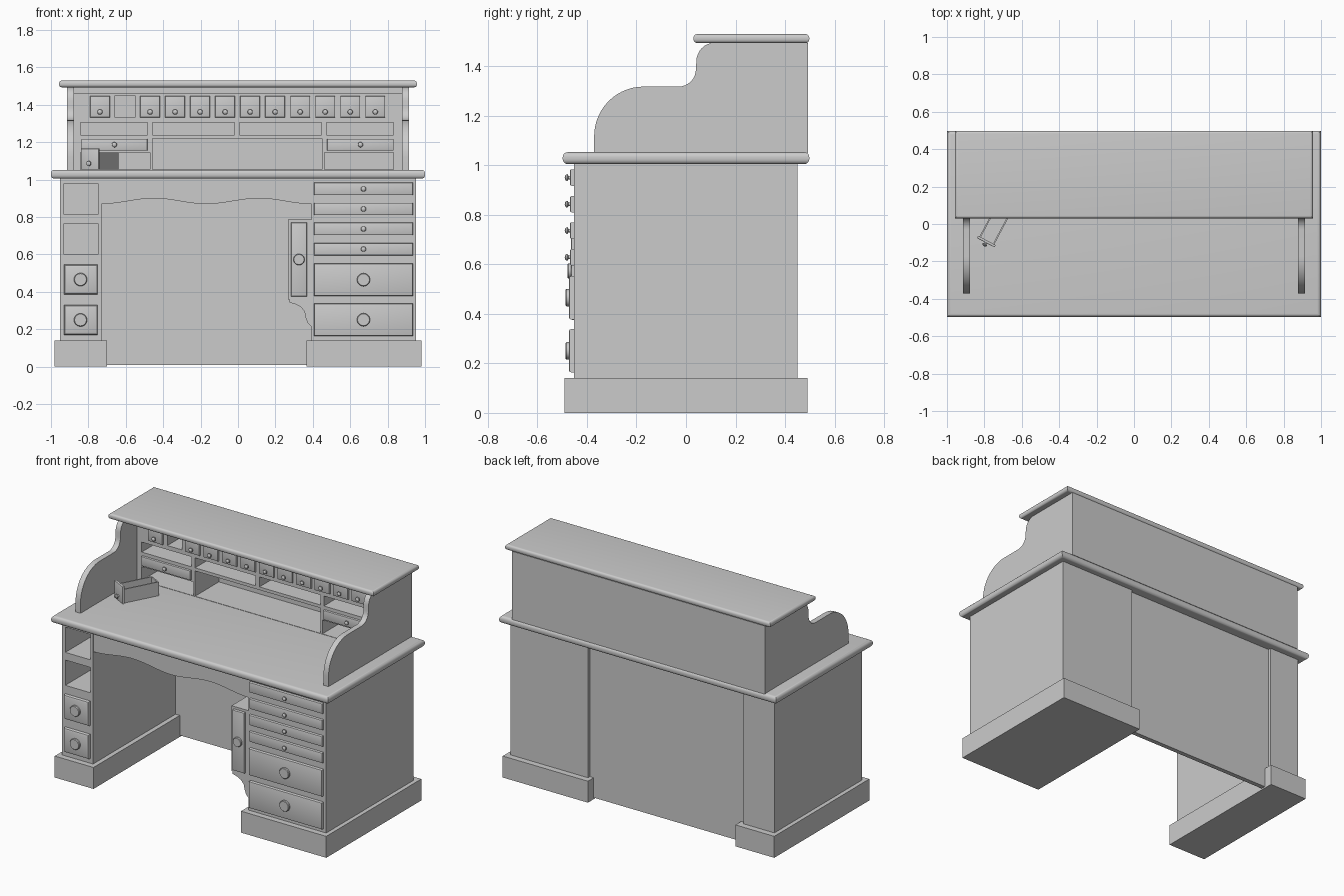
import bpy, bmesh, math
from mathutils import Matrix, Vector

if "Cube" in bpy.data.objects:
    bpy.data.objects.remove(bpy.data.objects["Cube"])


def finish(name, bm):
    bmesh.ops.recalc_face_normals(bm, faces=bm.faces)
    me = bpy.data.meshes.new(name)
    bm.to_mesh(me)
    bm.free()
    ob = bpy.data.objects.new(name, me)
    bpy.context.collection.objects.link(ob)
    return ob


def add_box(bm, x0, x1, y0, y1, z0, z1):
    m = Matrix.Translation(((x0 + x1) / 2, (y0 + y1) / 2, (z0 + z1) / 2)) \
        @ Matrix.Diagonal((x1 - x0, y1 - y0, z1 - z0, 1))
    bmesh.ops.create_cube(bm, size=1, matrix=m)


def boxes(name, *dims):
    bm = bmesh.new()
    for d in dims:
        add_box(bm, *d)
    return finish(name, bm)


def rounded_slab(name, dims, r):
    """Board with rounded horizontal edges and square plan corners."""
    bm = bmesh.new()
    add_box(bm, *dims)
    es = [e for e in bm.edges if abs(e.verts[0].co.z - e.verts[1].co.z) < 1e-5]
    bmesh.ops.bevel(bm, geom=es, offset=r, segments=5, profile=0.5, affect='EDGES')
    return finish(name, bm)


def drawer_front(name, x0, x1, z0, z1, y, out=0.017, r=0.007):
    """Panel standing proud of plane y, with eased front edges."""
    bm = bmesh.new()
    add_box(bm, x0, x1, y - out, y + 0.01, z0, z1)
    es = [e for e in bm.edges if all(v.co.y < y - out + 1e-4 for v in e.verts)]
    bmesh.ops.bevel(bm, geom=es, offset=r, segments=2, profile=0.5, affect='EDGES')
    return finish(name, bm)


def lathe(name, profile, loc):
    """Spin (radius, forward) points about an axis facing -y."""
    bm = bmesh.new()
    vs = [bm.verts.new((r, -d, 0)) for r, d in profile]
    es = [bm.edges.new(p) for p in zip(vs, vs[1:])]
    bmesh.ops.spin(bm, geom=vs + es, axis=(0, 1, 0), cent=(0, 0, 0),
                   angle=2 * math.pi, steps=24)
    bmesh.ops.remove_doubles(bm, verts=bm.verts, dist=1e-5)
    ob = finish(name, bm)
    ob.location = loc
    return ob


def knob(name, x, y, z, r=0.014):
    return lathe(name, [(0.5 * r, 0), (0.5 * r, 0.4 * r), (r, 0.7 * r), (0.9 * r, 1.1 * r),
                        (0.5 * r, 1.4 * r), (0, 1.5 * r)], (x, y, z))


def disc_pull(name, x, y, z, r=0.035):
    return lathe(name, [(r, 0), (r, 0.010), (0.9 * r, 0.014), (0, 0.014)], (x, y, z))


def extrude(name, pts, axis, a, b):
    """Extrude a 2D outline along x or y from a to b."""
    bm = bmesh.new()
    co = lambda p: (a, p[0], p[1]) if axis == 'x' else (p[0], a, p[1])
    f = bm.faces.new([bm.verts.new(co(p)) for p in pts])
    g = bmesh.ops.extrude_face_region(bm, geom=[f])
    d = Vector((b - a, 0, 0)) if axis == 'x' else Vector((0, b - a, 0))
    bmesh.ops.translate(bm, vec=d, verts=[v for v in g['geom'] if isinstance(v, bmesh.types.BMVert)])
    return finish(name, bm)


def carve(ob, *dims):
    """Cut box-shaped openings and bake the result."""
    cut = boxes("cutter", *dims)
    m = ob.modifiers.new("openings", 'BOOLEAN')
    m.object, m.operation, m.solver = cut, 'DIFFERENCE', 'EXACT'
    dg = bpy.context.evaluated_depsgraph_get()
    me = bpy.data.meshes.new_from_object(ob.evaluated_get(dg))
    ob.modifiers.clear()
    ob.data = me
    bpy.data.objects.remove(cut)


FY = -0.452  # pedestal front plane

# desk top, plinths and pedestals
rounded_slab("desk_top", (-1, 1, -0.498, 0.498, 1.005, 1.053), 0.02)
boxes("left_plinth", (-0.98, -0.70, -0.49, 0.49, 0, 0.14))
boxes("right_plinth", (0.365, 0.98, -0.49, 0.49, 0, 0.14))
left = boxes("left_pedestal", (-0.953, -0.73, FY, 0.45, 0.14, 1.006))
carve(left, (-0.93, -0.748, -0.6, 0.42, 0.815, 0.98), (-0.93, -0.748, -0.6, 0.42, 0.60, 0.765))
boxes("right_pedestal", (0.392, 0.953, FY, 0.45, 0.14, 1.006))
boxes("kneehole_back_panel", (-0.73, 0.392, 0.40, 0.43, 0.01, 1.006))

# left pedestal drawers
for z in (0.25, 0.466):
    drawer_front("left_drawer", -0.93, -0.75, z - 0.08, z + 0.08, FY, 0.02, 0.014)
    disc_pull("left_pull", -0.842, FY - 0.02, z)

# right pedestal drawers
for z0, z1 in ((0.917, 0.984), (0.81, 0.876), (0.703, 0.77), (0.595, 0.662)):
    drawer_front("shallow_drawer", 0.407, 0.935, z0, z1, FY)
    knob("shallow_knob", 0.671, FY - 0.017, (z0 + z1) / 2)
for z0, z1 in ((0.378, 0.552), (0.164, 0.338)):
    drawer_front("deep_drawer", 0.407, 0.935, z0, z1, FY, 0.02)
    disc_pull("deep_pull", 0.671, FY - 0.02, (z0 + z1) / 2)

# hanging side compartment with its bracket
boxes("side_compartment", (0.267, 0.393, FY + 0.004, 0.40, 0.36, 0.786))
drawer_front("side_drawer", 0.284, 0.368, 0.375, 0.77, FY + 0.004)
disc_pull("side_pull", 0.326, FY - 0.013, 0.573, 0.03)
bracket = [(0.275, 0.36), (0.275, 0.343), (0.305, 0.335), (0.335, 0.32), (0.355, 0.295),
           (0.362, 0.262), (0.372, 0.235), (0.393, 0.212), (0.393, 0.36)]
extrude("side_bracket", bracket, 'y', FY + 0.004, FY + 0.03)

# wavy apron over the kneehole
N = 32
wave = [(-0.73 + 1.122 * i / N, 0.885 - 0.015 * math.cos(4 * math.pi * i / N)) for i in range(N + 1)]
extrude("apron", wave + [(0.392, 1.006), (-0.73, 1.006)], 'y', FY + 0.006, FY + 0.03)

# curved cheeks: large quarter curve, then an S step up to the roof
arc = lambda cy, cz, ry, rz, a0, a1, n: [
    (cy + ry * math.cos(math.radians(a0 + (a1 - a0) * i / n)),
     cz + rz * math.sin(math.radians(a0 + (a1 - a0) * i / n))) for i in range(n + 1)]
cheek = [(-0.371, 1.05)] + arc(-0.171, 1.118, 0.2, 0.2, 180, 90, 14) \
    + arc(-0.03, 1.388, 0.07, 0.07, -90, 0, 8) + arc(0.115, 1.42, 0.073, 0.075, 180, 90, 8) \
    + [(0.468, 1.495), (0.468, 1.05)]
for side, s in (("left", -1), ("right", 1)):
    extrude(side + "_cheek", cheek, 'x', s * 0.877, s * 0.913)
boxes("upper_back_panel", (-0.913, 0.913, 0.468, 0.492, 1.05, 1.495))
rounded_slab("roof_board", (-0.957, 0.957, 0.03, 0.498, 1.494, 1.53), 0.015)

# pigeonhole unit
HY = 0.21
hutch = boxes("pigeonhole_unit", (-0.878, 0.878, HY, 0.469, 1.05, 1.46))
deep = (0.0, 0.455)
openings = [(a, b, *deep, 1.24, 1.305) for a, b in
            ((-0.842, -0.484), (-0.457, -0.019), (0.008, 0.447), (0.473, 0.832))]
openings += [(-0.457, 0.45, *deep, 1.055, 1.22), (-0.842, -0.470, *deep, 1.055, 1.145),
             (0.462, 0.832, *deep, 1.055, 1.145)]
slots = [-0.738 + 0.1338 * i for i in range(12)]
openings.append((slots[1] - 0.053, slots[1] + 0.053, *deep, 1.332, 1.45))
carve(hutch, *openings)
boxes("upper_header", (-0.878, 0.878, HY + 0.01, 0.469, 1.459, 1.495))

# small drawers in the unit, the second slot left empty
for i, x in enumerate(slots):
    if i != 1:
        drawer_front("small_drawer", x - 0.053, x + 0.053, 1.332, 1.447, HY, 0.014, 0.006)
        knob("small_knob", x, HY - 0.014, 1.362)
for x0, x1 in ((-0.838, -0.484), (0.477, 0.832)):
    drawer_front("wide_drawer", x0, x1, 1.155, 1.218, HY, 0.014, 0.006)
    knob("wide_knob", (x0 + x1) / 2, HY - 0.014, 1.187)

# loose drawer lying on the desk, turned to one side
loose = boxes("loose_drawer_body", (-0.045, 0.045, 0.01, 0.245, 0, 0.012),
              (-0.045, -0.037, 0.01, 0.245, 0, 0.09), (0.037, 0.045, 0.01, 0.245, 0, 0.09),
              (-0.045, 0.045, 0.237, 0.245, 0, 0.09))
front = drawer_front("loose_drawer_front", -0.053, 0.053, 0, 0.112, 0.004, 0.004, 0.003)
turn = Matrix.Translation((-0.793, -0.1, 1.054)) @ Matrix.Rotation(math.radians(-28), 4, 'Z')
for ob in (loose, front, knob("loose_knob", 0, 0, 0.032)):
    ob.matrix_world = turn @ Matrix.Translation(ob.location)

# smooth shading on curves, crisp edges elsewhere
for ob in bpy.context.scene.objects:
    ob.select_set(True)
    bpy.context.view_layer.objects.active = ob
bpy.ops.object.shade_smooth_by_angle(angle=math.radians(30))
